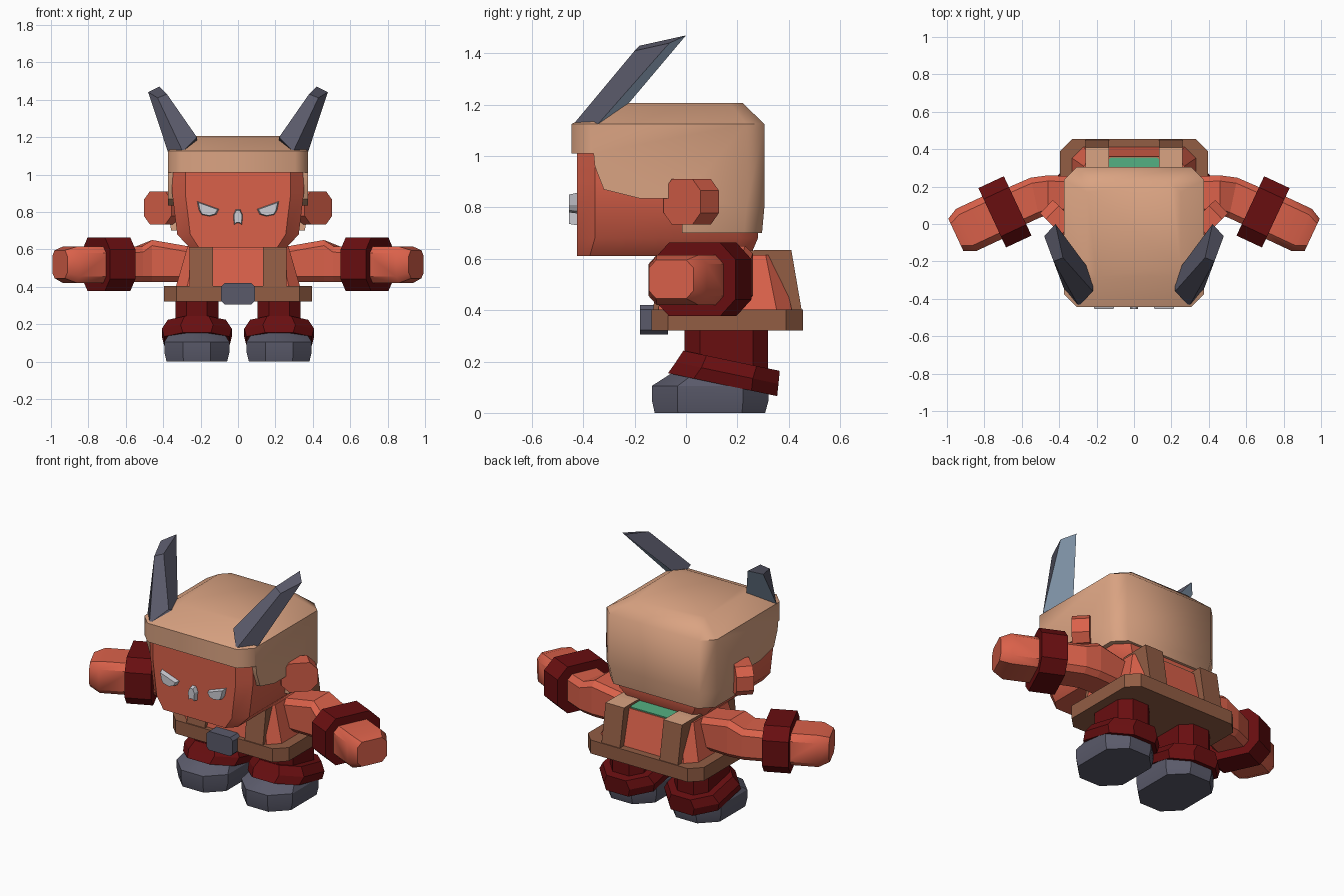
import bpy, bmesh, math
from mathutils import Vector

if "Cube" in bpy.data.objects:
    bpy.data.objects.remove(bpy.data.objects["Cube"])


def material(name, rgb):
    m = bpy.data.materials.new(name)
    m.diffuse_color = [(c / 255 / 12.92 if c < 11 else ((c / 255 + .055) / 1.055) ** 2.4) for c in rgb] + [1]
    m.use_nodes = True
    m.node_tree.nodes["Principled BSDF"].inputs["Base Color"].default_value = m.diffuse_color
    return m


SKIN = material("red skin", (218, 97, 74))
HAIR = material("tan", (218, 163, 130))
BROWN = material("brown leather", (146, 93, 68))
MAROON = material("maroon cloth", (104, 14, 16))
GREY = material("slate grey", (90, 90, 106))
BLUE = material("pale blue", (168, 193, 219))
WHITE = material("eye white", (205, 205, 212))
GREEN = material("green", (84, 176, 130))


def loft(name, rings, mat, smooth=0):
    """Skin matching rings of points and cap both ends."""
    bm = bmesh.new()
    vs = [[bm.verts.new(p) for p in r] for r in rings]
    n = len(rings[0])
    for a, b in zip(vs, vs[1:]):
        for i in range(n):
            j = (i + 1) % n
            bm.faces.new((a[i], a[j], b[j], b[i]))
    bm.faces.new(vs[0])
    bm.faces.new(vs[-1])
    bmesh.ops.recalc_face_normals(bm, faces=bm.faces)
    me = bpy.data.meshes.new(name)
    bm.to_mesh(me)
    bm.free()
    ob = bpy.data.objects.new(name, me)
    bpy.context.collection.objects.link(ob)
    me.materials.append(mat)
    if smooth:
        shade(ob, smooth)
    return ob


def shade(ob, degrees):
    bpy.ops.object.select_all(action='DESELECT')
    bpy.context.view_layer.objects.active = ob
    ob.select_set(True)
    bpy.ops.object.shade_smooth_by_angle(angle=math.radians(degrees))


def octagon(a0, a1, b0, b1, c):
    """Rectangle with cut corners."""
    return [(a0 + c, b0), (a1 - c, b0), (a1, b0 + c), (a1, b1 - c),
            (a1 - c, b1), (a0 + c, b1), (a0, b1 - c), (a0, b0 + c)]


def ring(x0, x1, y0, y1, c, z, tilt=0):
    ym = (y0 + y1) / 2
    return [(x, y, z + tilt * (y - ym)) for x, y in octagon(x0, x1, y0, y1, c)]


def prism(name, pts, x0, x1, mat):
    """Extrude a y-z profile along x."""
    return loft(name, [[(x, y, z) for y, z in pts] for x in (x0, x1)], mat)


def plate(name, pts, y0, y1, mat):
    """Extrude an x-z outline along y, slightly smaller at the front."""
    mx = sum(p[0] for p in pts) / len(pts)
    mz = sum(p[1] for p in pts) / len(pts)
    return loft(name, [[(mx + (x - mx) * s, y, mz + (z - mz) * s) for x, z in pts]
                       for y, s in ((y0, 1), (y1, .85))], mat)


# head
loft("head", [ring(-w, w, -.425, y1, c, z) for w, y1, c, z in
              ((.26, .25, .05, .61), (.325, .28, .07, .68),
               (.352, .28, .07, .9), (.35, .28, .07, 1.1))], SKIN, 40)

# hair: rounded block trimmed to the side hairline
hair = loft("hair", [ring(-w, w, y0, y1, c, z) for w, y0, y1, c, z in
                     ((.355, -.445, .295, .07, .69), (.375, -.445, .305, .07, .8),
                      (.375, -.445, .305, .07, 1.125), (.25, -.28, .22, .05, 1.207))], HAIR)
trim = prism("hair_trim", [(-.6, 1.01), (-.36, 1.01), (-.355, .96), (-.32, .87), (-.18, .835),
                           (-.015, .835), (-.015, .7), (.6, .7), (.6, 1.4), (-.6, 1.4)],
             -.6, .6, HAIR)
mod = hair.modifiers.new("trim", 'BOOLEAN')
mod.operation = 'INTERSECT'
mod.solver = 'EXACT'
mod.object = trim
bpy.context.view_layer.objects.active = hair
bpy.ops.object.modifier_apply(modifier="trim")
bpy.data.objects.remove(trim)
shade(hair, 48)

# nose
plate("nose", [(-.012, .815), (.012, .815), (.025, .785), (.022, .73), (.008, .74),
               (-.008, .74), (-.022, .73), (-.025, .785)], -.42, -.455, WHITE)

# torso, collar and belt
loft("torso", [ring(-.335, .335, -.11, .415, .06, .39),
               ring(-.27, .27, -.075, .36, .05, .615)], SKIN)
loft("collar", [ring(-.135, .135, 0, .355, .01, z) for z in (.61, .622)], GREEN)
loft("belt", [ring(-.395, .395, -.135, .455, .065, z) for z in (.32, .403)], BROWN)
loft("buckle", [[(x, y, z) for x, z in octagon(-.09, .09, .305, .42, .018)]
                for y in (-.07, -.18)], GREY)

for s, side in ((1, "right"), (-1, "left")):
    # eye
    plate(side + "_eye", [(s * x, z) for x, z in
                          ((.22, .858), (.1, .815), (.115, .787), (.15, .776), (.195, .785), (.21, .81))],
          -.42, -.455, WHITE)

    # ear: cut-corner slab turned forward
    axis, across = Vector((.7, -.714, 0)), Vector((.714, .7, 0))
    rings = []
    for d in (-.1, 0):
        pts = [Vector((.43, -.015, .822)) + axis * d + across * u + Vector((0, 0, v))
               for u, v in octagon(-.103, .103, -.088, .088, .045)]
        rings.append([(s * p.x, p.y, p.z) for p in pts])
    loft(side + "_ear", rings, SKIN)

    # horn, pale on its rear underside
    base = [(.22, -.27, 1.15), (.375, -.345, 1.122), (.295, -.44, 1.122), (.22, -.36, 1.2)]
    tip = [(.42, 0, 1.47), (.48, -.065, 1.44), (.43, -.2, 1.41), (.38, -.18, 1.43)]
    horn = loft(side + "_horn", [[(s * x, y, z) for x, y, z in r] for r in (base, tip)], GREY)
    horn.data.materials.append(BLUE)
    for f in horn.data.polygons:
        if f.normal.y > .3 and f.normal.z < 0:
            f.material_index = 1

    # shoulder strap with a tan top
    strap = prism(side + "_strap", [(-.13, .39), (-.1, .615), (.3, .635), (.41, .635), (.452, .39)],
                  s * .135, s * .26, BROWN)
    strap.data.materials.append(HAIR)
    for f in strap.data.polygons:
        if f.normal.z > .7:
            f.material_index = 1

    # arm, bending forward past the shoulder
    rings = []
    for x, y, w, z0, z1, turn in ((.2, .15, .1, .425, .605, 0), (.46, .155, .105, .425, .65, 0),
                                  (.53, .14, .11, .425, .615, -12), (.72, .055, .11, .425, .61, -25)):
        t = math.radians(turn)
        rings.append([(s * (x - math.sin(t) * u), y + math.cos(t) * u, z)
                      for u, z in octagon(-w, w, z0, z1, .03)])
    loft(side + "_arm", rings, SKIN)

    # cuff and hand share the forearm direction
    t = math.radians(-25)

    def section(d, w, z0, z1, c):
        x, y = .69 + math.cos(t) * d, .065 + math.sin(t) * d
        return [(s * (x - math.sin(t) * u), y + math.cos(t) * u, z)
                for u, z in octagon(-w, w, z0, z1, c)]

    loft(side + "_cuff", [section(d, .175, .377, .663, .065) for d in (-.075, .075)], MAROON)
    loft(side + "_hand", [section(.05, .125, .42, .615, .035), section(.23, .125, .42, .615, .035),
                          section(.29, .095, .445, .595, .03)], SKIN, 40)

    def foot_ring(w, y0, y1, c, z, tilt=0):
        return ring(s * .22 - w, s * .22 + w, y0, y1, c, z, tilt)

    # trouser leg, trouser cuff and shoe
    loft(side + "_leg", [foot_ring(.115, -.005, .32, .06, z) for z in (.1, .33)], MAROON, 30)
    loft(side + "_trouser_cuff", [foot_ring(.175, -.07, .355, .1, .11, -.21),
                                  foot_ring(.187, -.04, .36, .1, .155, -.21),
                                  foot_ring(.155, -.01, .365, .09, .203, -.21)], MAROON)
    loft(side + "_shoe", [foot_ring(.162, -.122, .308, .09, 0), foot_ring(.174, -.133, .322, .1, .05),
                          foot_ring(.174, -.133, .322, .1, .105), foot_ring(.145, -.06, .3, .09, .152)],
         GREY, 30)
